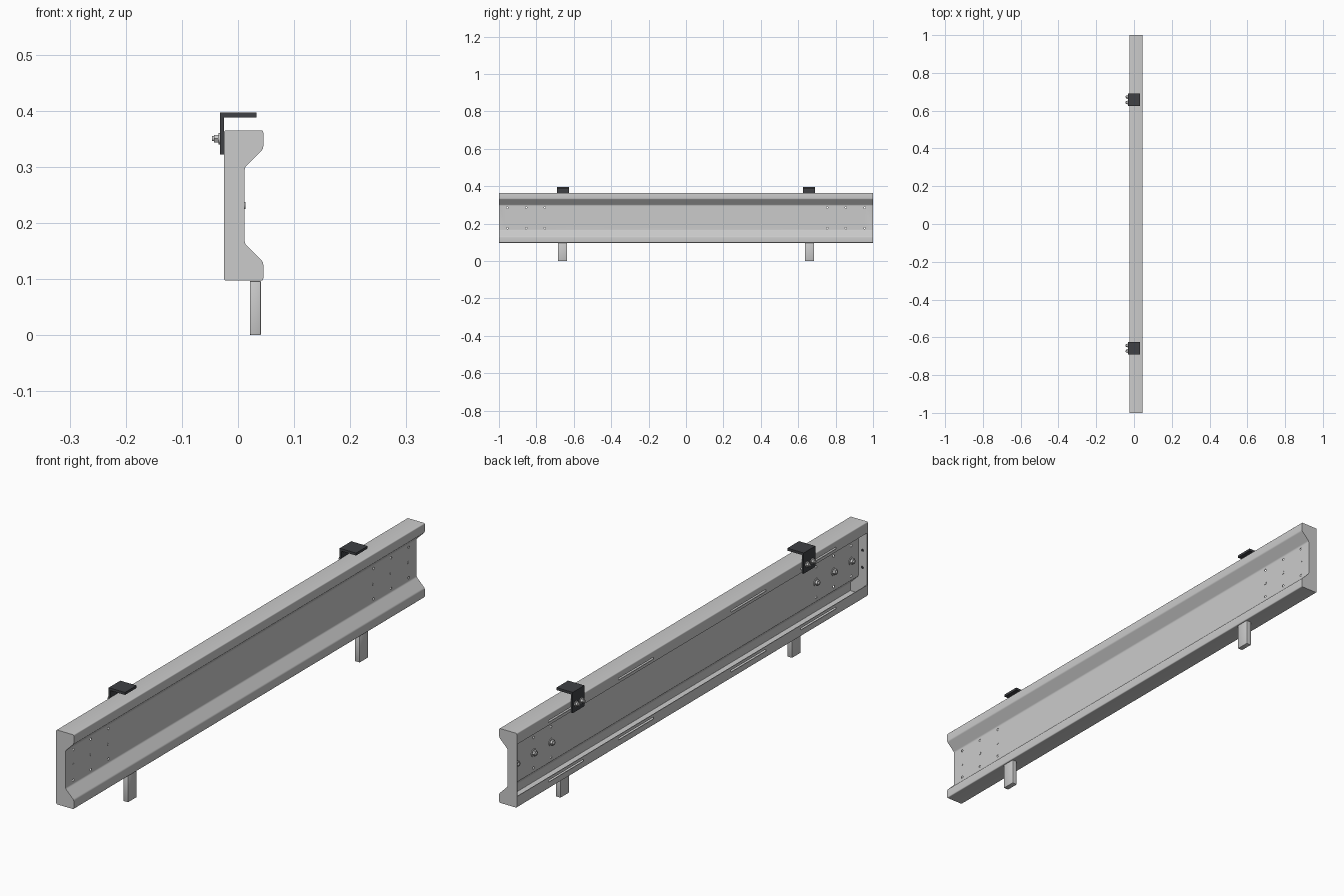
import bpy, bmesh, math
from mathutils import Vector, Matrix

if "Cube" in bpy.data.objects:
    bpy.data.objects.remove(bpy.data.objects["Cube"])

dark = bpy.data.materials.new("dark_metal")
dark.diffuse_color = (0.05, 0.052, 0.058, 1)
dark.use_nodes = True
dark.node_tree.nodes["Principled BSDF"].inputs["Base Color"].default_value = dark.diffuse_color


def finish(name, bm, mat=None, smooth=False):
    bmesh.ops.recalc_face_normals(bm, faces=bm.faces)
    me = bpy.data.meshes.new(name)
    bm.to_mesh(me)
    bm.free()
    ob = bpy.data.objects.new(name, me)
    bpy.context.collection.objects.link(ob)
    if mat:
        me.materials.append(mat)
    if smooth:
        smooth_object(ob)
    return ob


def activate(ob):
    bpy.ops.object.select_all(action='DESELECT')
    ob.select_set(True)
    bpy.context.view_layer.objects.active = ob


def smooth_object(ob):
    activate(ob)
    bpy.ops.object.shade_smooth_by_angle(angle=math.radians(35))


def prism(bm, pts, y0, y1):
    """Extrude an xz polygon along y."""
    a = [bm.verts.new((x, y0, z)) for x, z in pts]
    b = [bm.verts.new((x, y1, z)) for x, z in pts]
    bm.faces.new(a)
    bm.faces.new(b[::-1])
    for i in range(len(pts)):
        j = (i + 1) % len(pts)
        bm.faces.new((a[j], a[i], b[i], b[j]))


def rect(x0, x1, z0, z1):
    return [(x0, z0), (x1, z0), (x1, z1), (x0, z1)]


def rod(bm, x0, x1, y, z, r, seg=16, r_end=None):
    """Cylinder or cone along x."""
    m = Matrix.Translation(((x0 + x1) / 2, y, z)) @ Matrix.Rotation(
        math.copysign(math.pi / 2, x1 - x0), 4, 'Y')
    bmesh.ops.create_cone(bm, cap_ends=True, segments=seg, radius1=r,
                          radius2=r if r_end is None else r_end,
                          depth=abs(x1 - x0), matrix=m)


def fillet(pts, r=0.004):
    """Round the inner corners of an open xz path."""
    out = [Vector(pts[0])]
    for p, c, n in zip(pts, pts[1:], pts[2:]):
        p, c, n = Vector(p), Vector(c), Vector(n)
        a, b = c + (p - c).normalized() * r, c + (n - c).normalized() * r
        out += [a * (1 - t) ** 2 + c * 2 * t * (1 - t) + b * t * t for t in (0, 0.33, 0.67, 1)]
    return out + [Vector(pts[-1])]


def offset(pts, t):
    """Mitred left-hand offset of an open path."""
    dirs = [(b - a).normalized() for a, b in zip(pts, pts[1:])]
    norms = [Vector((-d.y, d.x)) for d in dirs]
    out = []
    for i, p in enumerate(pts):
        n0, n1 = norms[max(i - 1, 0)], norms[min(i, len(norms) - 1)]
        m = (n0 + n1).normalized()
        out.append(p + m * t / m.dot(n0))
    return out


# Folded sheet beam: lips, flanges, slopes and web
MID = 0.231
half = [(0.012, 0.068), (0.045, 0.101), (0.045, 0.134), (-0.025, 0.134), (-0.025, 0.094)]
path = fillet([(x, MID - z) for x, z in reversed(half)] + [(x, MID + z) for x, z in half])
bm = bmesh.new()
prism(bm, path + offset(path, 0.0025)[::-1], -0.998, 0.998)
beam = finish("beam_channel", bm)

# Slots in the lips and small holes in the web
bm = bmesh.new()
for s in (-1, 1):
    for yc in (0.32, 0.72):
        for z in (MID - 0.108, MID + 0.108):
            bmesh.ops.create_cube(bm, size=1, matrix=Matrix.Translation((-0.025, s * yc, z))
                                  @ Matrix.Diagonal((0.02, 0.2, 0.007, 1)))
    for y in (0.755, 0.855, 0.955):
        for z in (MID - 0.055, MID + 0.055):
            rod(bm, 0.0, 0.02, s * y, z, 0.0045, 12)
cutter = finish("hole_cutter", bm)
cutter.hide_render = True
mod = beam.modifiers.new("holes", 'BOOLEAN')
mod.operation = 'DIFFERENCE'
mod.solver = 'EXACT'
mod.object = cutter
activate(beam)
bpy.ops.object.modifier_apply(modifier=mod.name)
bpy.data.objects.remove(cutter)
smooth_object(beam)

for s, side in ((-1, "front"), (1, "back")):
    # Closing plate at the beam end, with inner rivets
    bm = bmesh.new()
    prism(bm, path, s * 0.997, s * 1.0)
    finish(side + "_end_plate", bm)
    bm = bmesh.new()
    for z in (MID - 0.035, MID + 0.027):
        bmesh.ops.create_cone(bm, cap_ends=True, segments=12, radius1=0.0045, radius2=0.0045,
                              depth=0.003, matrix=Matrix.Translation((-0.006, s * 0.996, z))
                              @ Matrix.Rotation(math.pi / 2, 4, 'X'))
    finish(side + "_end_rivets", bm, dark)

    # Row of web bolts: washer, hex nut and shank inside, flat head outside
    bm = bmesh.new()
    for y in (0.755, 0.855, 0.955):
        y *= s
        rod(bm, 0.010, 0.007, y, MID, 0.014, 24)
        rod(bm, 0.007, -0.001, y, MID, 0.010, 6)
        rod(bm, -0.001, -0.005, y, MID, 0.006, 16, 0.004)
        rod(bm, 0.0115, 0.013, y, MID, 0.006, 16)
    finish(side + "_web_bolts", bm, smooth=True)

    # Leg
    bm = bmesh.new()
    prism(bm, rect(0.021, 0.041, 0.0, 0.0965), s * 0.66 - 0.025, s * 0.66 + 0.025)
    bmesh.ops.bevel(bm, geom=bm.edges[:], offset=0.002, segments=2, profile=0.5, affect='EDGES')
    finish(side + "_leg", bm, smooth=True)

    # Dark angle bracket over the top flange
    yc = s * 0.658
    bm = bmesh.new()
    prism(bm, [(-0.025, 0.322), (-0.025, 0.388), (0.033, 0.388), (0.033, 0.397),
               (-0.032, 0.397), (-0.032, 0.322)], yc - 0.033, yc + 0.033)
    finish(side + "_bracket", bm, dark)

    # Bracket bolts: washer, nut and threaded end
    bm = bmesh.new()
    for dy in (-0.015, 0.015):
        rod(bm, -0.031, -0.0345, yc + dy, 0.350, 0.010, 20)
        rod(bm, -0.0345, -0.0425, yc + dy, 0.350, 0.008, 6)
        rod(bm, -0.020, -0.046, yc + dy, 0.350, 0.0045, 14)
    finish(side + "_bracket_bolts", bm, smooth=True)
